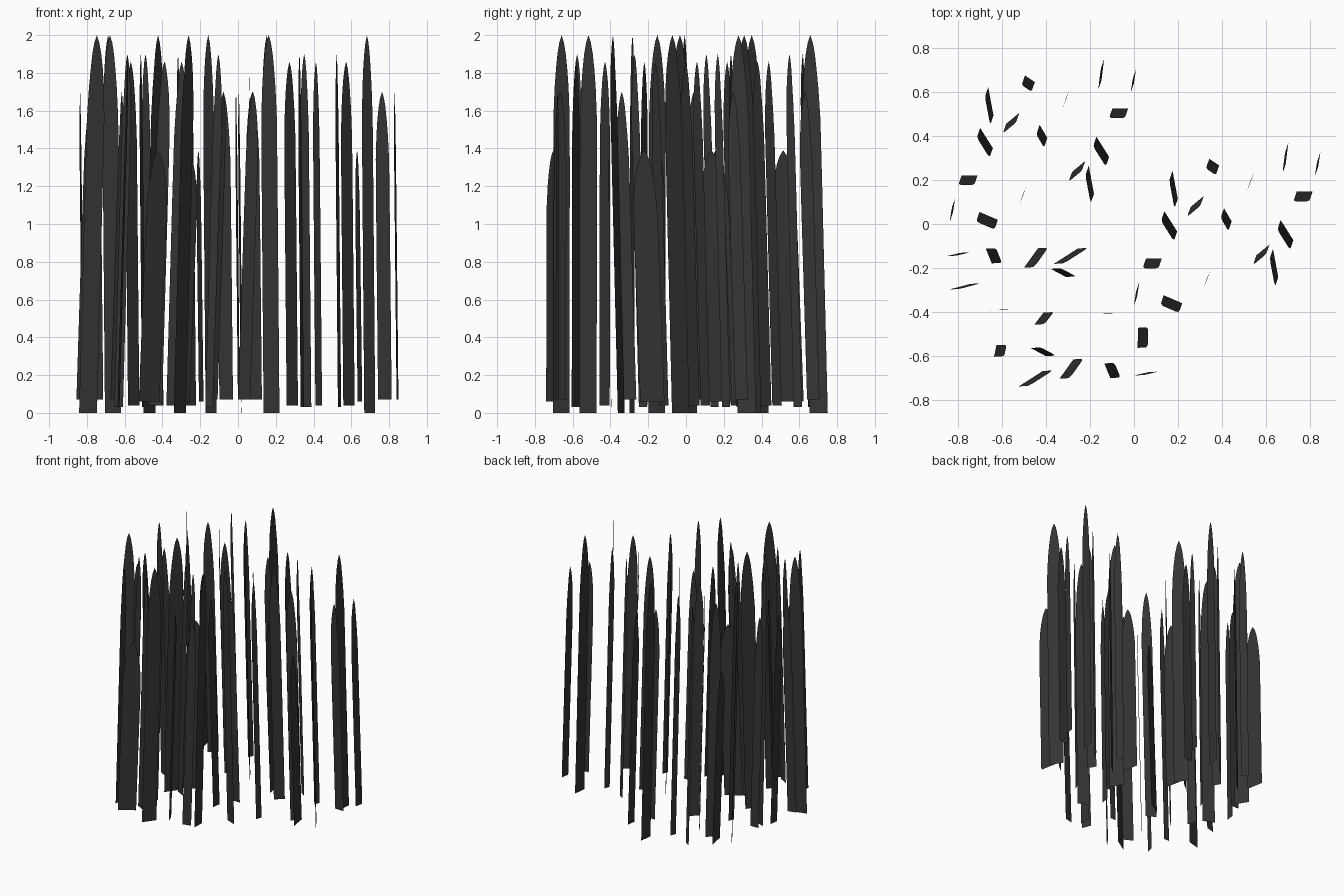
import bpy, bmesh, math
from mathutils import Vector, Matrix

if "Cube" in bpy.data.objects:
    bpy.data.objects.remove(bpy.data.objects["Cube"])

# dark foliage colour
mat = bpy.data.materials.new("dark_blade")
mat.diffuse_color = (0.035, 0.035, 0.035, 1)
mat.use_nodes = True
mat.node_tree.nodes["Principled BSDF"].inputs["Base Color"].default_value = mat.diffuse_color

# blade kinds: width vector in plan, base height, tip height
KINDS = {
    "tall_a": ((.058, -.092), 0, 2.0),
    "tall_b": ((.012, .097), 0, 2.0),
    "tall_c": ((.084, -.036), 0, 2.0),
    "mid_a": ((.035, -.06), .04, 1.86),
    "mid_b": ((.06, .05), .04, 1.86),
    "mid_c": ((.045, -.03), .03, 1.9),
    "mid_d": ((.017, .043), .03, 1.9),
    "low_a": ((.072, 0), .07, 1.7),
    "low_b": ((.010, .066), .07, 1.7),
    "short": ((.024, -.128), .06, 1.39),
}

# plan centres of the blades in one clump
PLAN = [
    ("tall_a", .16, -.01), ("tall_a", .69, -.05),
    ("tall_b", .69, .30), ("tall_c", .17, -.365),
    ("mid_a", .42, .02), ("mid_b", .28, .08), ("mid_b", .58, -.14),
    ("mid_c", .358, .26), ("mid_d", .53, .19), ("mid_d", .333, -.25),
    ("low_a", .77, .125), ("low_a", .083, -.18),
    ("low_b", .837, .272), ("low_b", .012, -.318),
    ("short", .18, .157), ("short", .638, -.20),
]
LEAN = Vector((-.015, -.044, 0))

# height fraction, width fraction: straight sides and a rounded point
PROFILE = [(0, 1), (.3, 1), (.6, 1), (.78, .98), (.86, .84),
           (.91, .68), (.95, .50), (.98, .28)]


def blade(bm, kind, cx, cy):
    (wx, wy), z0, z1 = KINDS[kind]
    w, centre = Vector((wx, wy, 0)), Vector((cx, cy, 0))

    def spine(t):
        return centre + LEAN * (min(t / .9, 1) - .5) + Vector((0, 0, z0 + (z1 - z0) * t))

    rows = [[bm.verts.new(spine(t) + w * s * f) for s in (-.5, .5)] for t, f in PROFILE]
    for (a, b), (c, d) in zip(rows, rows[1:]):
        bm.faces.new((a, b, d, c))
    bm.faces.new((*rows[-1], bm.verts.new(spine(1))))


# one clump mesh shared by three placements
bm = bmesh.new()
for item in PLAN:
    blade(bm, *item)
mesh = bpy.data.meshes.new("grass_clump")
bm.to_mesh(mesh)
bm.free()
mesh.materials.append(mat)

pivot = Vector((.42, .02, 0))
places = [("right_clump", (.42, .02, 0), 0),
          ("back_left_clump", (-.42, .40, 0), 0),
          ("front_left_clump", (-.41, -.43, 0), 112)]
for name, pos, deg in places:
    ob = bpy.data.objects.new(name, mesh)
    bpy.context.collection.objects.link(ob)
    ob.matrix_world = (Matrix.Translation(pos) @ Matrix.Rotation(math.radians(deg), 4, 'Z')
                       @ Matrix.Translation(-pivot))
